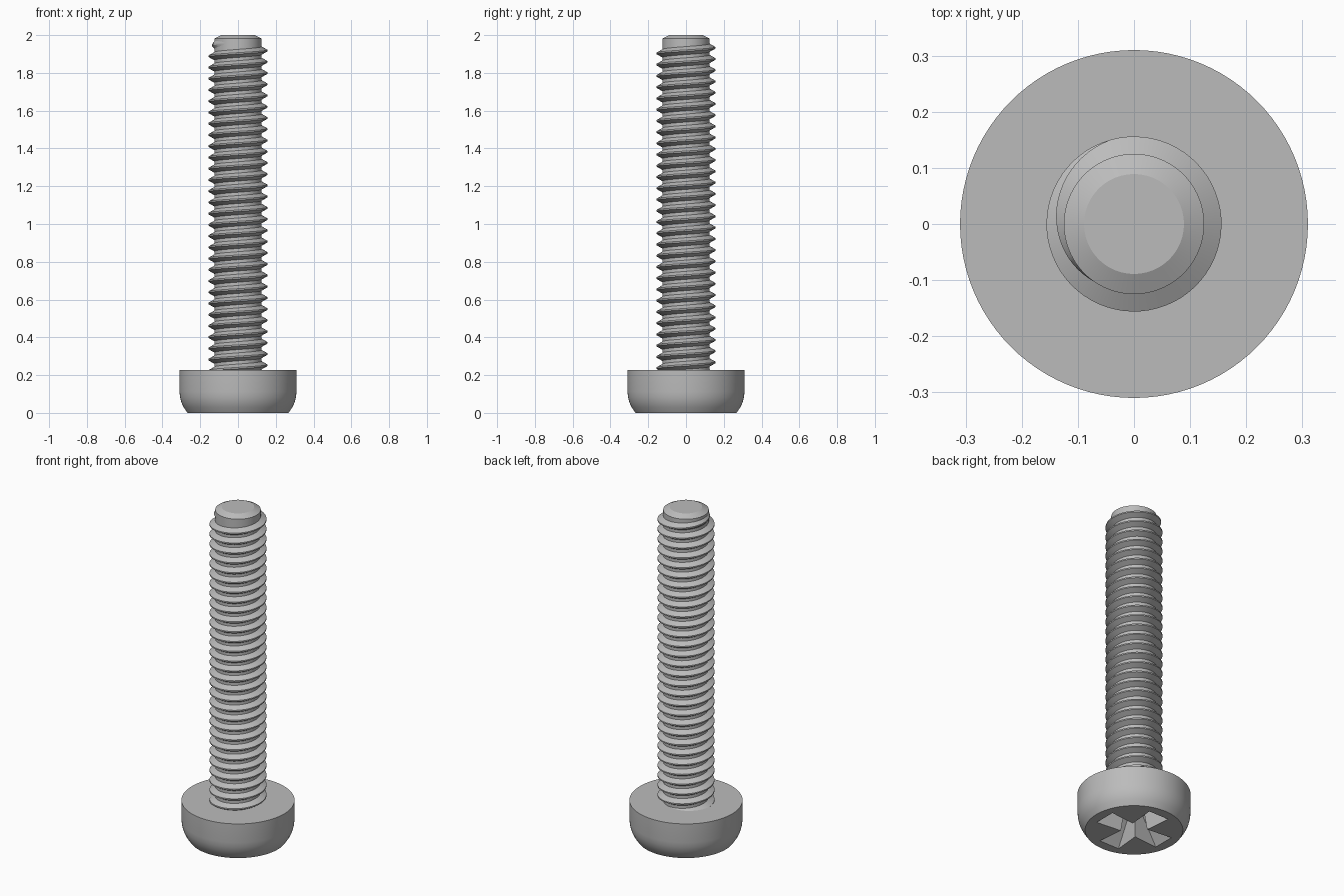
import bpy, bmesh, math

cube = bpy.data.objects.get("Cube")
if cube:
    bpy.data.objects.remove(cube, do_unlink=True)

steel = bpy.data.materials.new("grey steel")
steel.use_nodes = True
GREY = (0.5, 0.5, 0.5, 1)
steel.diffuse_color = GREY
steel.node_tree.nodes["Principled BSDF"].inputs["Base Color"].default_value = GREY


def finish(name, bm):
    bmesh.ops.recalc_face_normals(bm, faces=bm.faces)
    mesh = bpy.data.meshes.new(name)
    bm.to_mesh(mesh)
    bm.free()
    mesh.materials.append(steel)
    obj = bpy.data.objects.new(name, mesh)
    bpy.context.collection.objects.link(obj)
    return obj


def loft(name, rings):
    """Skin closed rings of equal length and cap both ends."""
    bm = bmesh.new()
    rows = [[bm.verts.new(p) for p in ring] for ring in rings]
    n = len(rows[0])
    for a, b in zip(rows, rows[1:]):
        for i in range(n):
            j = (i + 1) % n
            bm.faces.new((a[i], a[j], b[j], b[i]))
    bm.faces.new(rows[0])
    bm.faces.new(rows[-1])
    return finish(name, bm)


def turned(name, profile, n=96):
    return loft(name, [[(r * math.cos(math.tau * i / n), r * math.sin(math.tau * i / n), z)
                        for i in range(n)] for r, z in profile])


def smooth(obj):
    bpy.ops.object.select_all(action='DESELECT')
    obj.select_set(True)
    bpy.context.view_layer.objects.active = obj
    bpy.ops.object.shade_smooth_by_angle(angle=math.radians(25))


# Head: straight rim, rounded shoulder, flat driving face
HEAD = 0.226
head = turned("head", [(0.268, 0), (0.288, 0.03), (0.3, 0.056), (0.307, 0.083),
                       (0.31, 0.112), (0.31, HEAD)])


# Cross recess: flared arms narrowing towards the bottom
def cross(reach, half, corner, z):
    ring = []
    for k in range(4):
        c, s = math.cos(k * math.pi / 2), math.sin(k * math.pi / 2)
        for x, y in ((reach, -half), (reach, half), (corner, corner)):
            ring.append((x * c - y * s, x * s + y * c, z))
    return ring


cutter = loft("recess_cutter", [cross(0.222, 0.07, 0.055, -0.02), cross(0.205, 0.065, 0.05, 0.01),
                                cross(0.1, 0.042, 0.036, 0.14), cross(0.02, 0.012, 0.011, 0.165)])
cutter.hide_render = True
cut = head.modifiers.new("recess", 'BOOLEAN')
cut.operation, cut.solver, cut.object = 'DIFFERENCE', 'EXACT', cutter
bpy.context.view_layer.objects.active = head
head.select_set(True)
bpy.ops.object.modifier_apply(modifier=cut.name)
bpy.data.objects.remove(cutter, do_unlink=True)
smooth(head)

# Shank with chamfered tip
ROOT, CREST = 0.125, 0.156
shank = turned("shank", [(ROOT, 0.2), (ROOT, 1.982), (0.089, 2.0)])
smooth(shank)

# Right-handed thread, fading out near the tip
PITCH, STEPS = 0.0595, 64
TOP_ANGLE, TOP_Z = math.radians(235), 1.957
FADE = STEPS * 0.36
count = int((TOP_Z - 0.2) / PITCH * STEPS)
rings = []
for i in range(count + 1):
    angle = TOP_ANGLE - math.tau * i / STEPS
    z = TOP_Z - PITCH * i / STEPS
    crest = ROOT + (CREST - ROOT) * min(1, i / FADE)
    section = ((ROOT - 0.004, -0.0235), (crest, -0.0038), (crest, 0.0038), (ROOT - 0.004, 0.0235))
    rings.append([(r * math.cos(angle), r * math.sin(angle), z + dz) for r, dz in section])
thread = loft("thread", rings)
smooth(thread)
